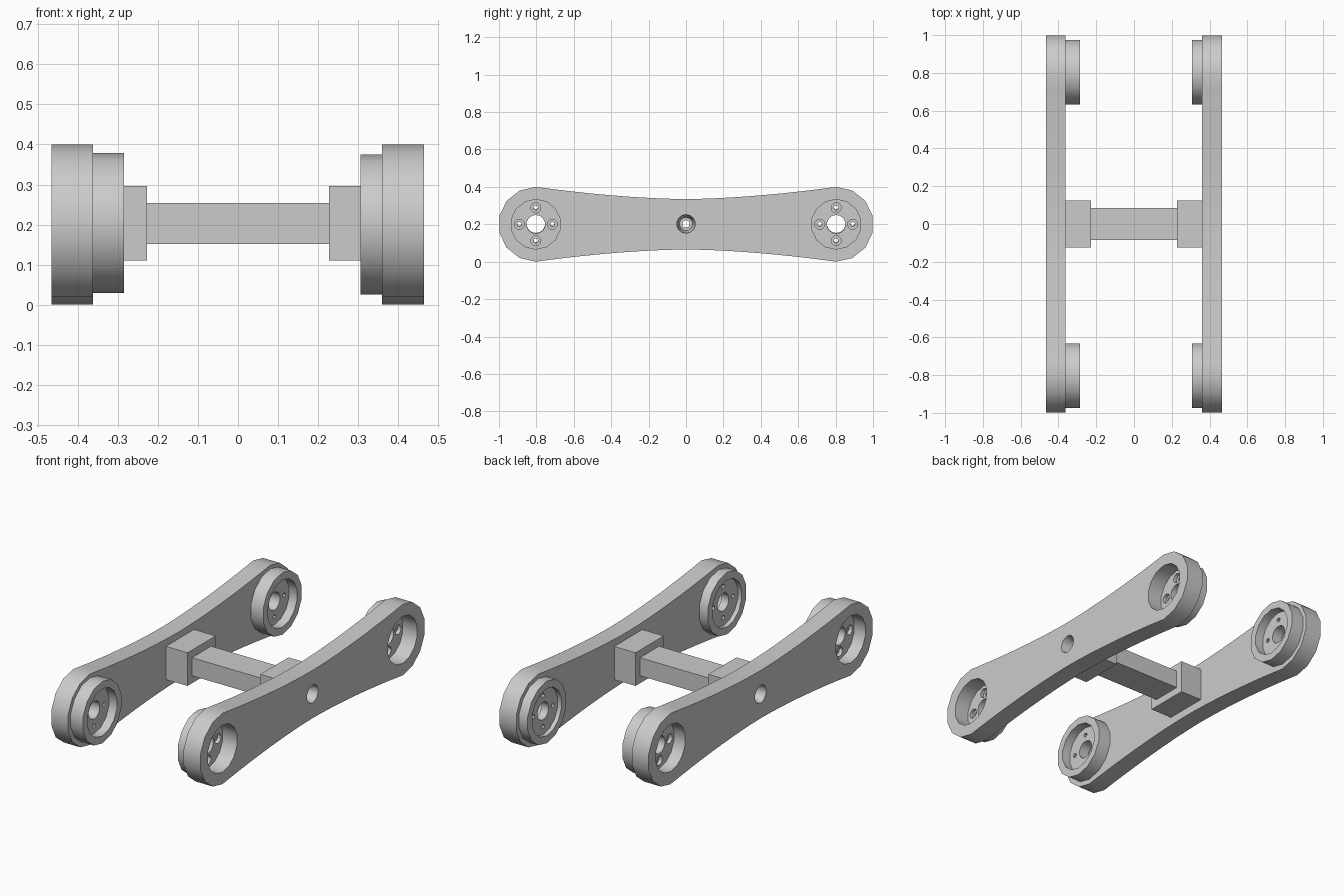
import bpy
import bmesh
from math import sin, cos, pi, radians

cube = bpy.data.objects.get("Cube")
if cube:
    bpy.data.objects.remove(cube, do_unlink=True)

grey = bpy.data.materials.new("plain_grey")
grey.use_nodes = True
colour = (0.6, 0.6, 0.6, 1)
grey.diffuse_color = colour
grey.node_tree.nodes["Principled BSDF"].inputs["Base Color"].default_value = colour

MID = 0.2        # height of the centre line
END = 0.803      # distance of the hub centres from the middle
SIDES = 14


def finish(bm, name):
    bmesh.ops.recalc_face_normals(bm, faces=bm.faces[:])
    mesh = bpy.data.meshes.new(name)
    bm.to_mesh(mesh)
    bm.free()
    mesh.materials.append(grey)
    obj = bpy.data.objects.new(name, mesh)
    bpy.context.collection.objects.link(obj)
    return obj


def spindle(bm, y, z, steps, sides=SIDES):
    """Closed turned solid along x, from (x, radius) steps."""
    rings = [[bm.verts.new((x, y + r * sin(2 * pi * k / sides), z + r * cos(2 * pi * k / sides)))
              for k in range(sides)] for x, r in steps]
    for a, b in zip(rings, rings[1:]):
        for k in range(sides):
            n = (k + 1) % sides
            bm.faces.new((a[k], a[n], b[n], b[k]))
    bm.faces.new(rings[0])
    bm.faces.new(rings[-1])


def box(name, x0, x1, half_y, z0, z1):
    bm = bmesh.new()
    bmesh.ops.create_cube(bm, size=1)
    for v in bm.verts:
        v.co = ((x0 + x1) / 2 + v.co.x * (x1 - x0), v.co.y * 2 * half_y,
                (z0 + z1) / 2 + v.co.z * (z1 - z0))
    return finish(bm, name)


def cut(obj, cutters):
    bpy.context.view_layer.objects.active = obj
    for c in cutters:
        mod = obj.modifiers.new("cut", "BOOLEAN")
        mod.operation = "DIFFERENCE"
        mod.solver = "EXACT"
        mod.object = c
        bpy.ops.object.modifier_apply(modifier=mod.name)


def arm_outline():
    """Waisted outline with a faceted round at each end."""
    pts = []
    for s in (1, -1):
        pts += [(s * (END + 0.2 * sin(pi * k / 7)), s * 0.2 * cos(pi * k / 7)) for k in range(8)]
        for k in range(1, 20):
            t = 1 - k / 10
            pts.append((s * END * t, -s * (0.135 + 0.065 * abs(t) ** 1.7)))
    return pts


parts, helpers = [], []


def side(s, label, inner, outer, hub_x, hub_z, outer_floor, inner_floor):
    # long side arm
    bm = bmesh.new()
    face = bm.faces.new([bm.verts.new((s * inner, y, MID + z)) for y, z in arm_outline()])
    ext = bmesh.ops.extrude_face_region(bm, geom=[face])
    for v in ext["geom"]:
        if isinstance(v, bmesh.types.BMVert):
            v.co.x = s * outer
    arm = finish(bm, label + "_arm")

    # round hubs on the inside of the arm
    bm = bmesh.new()
    for y in (-END, END):
        spindle(bm, y, hub_z, [(s * hub_x, 0.175), (s * inner, 0.175)])
    hubs = finish(bm, label + "_hubs")

    # mounting block
    block = box(label + "_block", min(s * 0.227, s * inner), max(s * 0.227, s * inner),
                0.125, 0.11, 0.297)

    # recesses with a bore between them, and the countersunk middle hole
    bm = bmesh.new()
    for y in (-END, END):
        spindle(bm, y, hub_z, [(s * (outer + 0.05), 0.133), (s * outer_floor, 0.133),
                               (s * outer_floor, 0.05), (s * inner_floor, 0.05),
                               (s * inner_floor, 0.133), (s * (hub_x - 0.03), 0.133)])
    spindle(bm, 0, MID + 0.002, [(s * (outer + 0.02), 0.05), (s * outer, 0.05),
                                 (s * inner, 0.035), (s * inner, 0.02), (s * 0.2, 0.02)])
    bores = finish(bm, label + "_bore_cutter")

    # counterbored bolt holes
    bm = bmesh.new()
    for y in (-END, END):
        for k in range(4):
            a = k * pi / 2
            spindle(bm, y + 0.088 * cos(a), hub_z + 0.088 * sin(a),
                    [(s * (outer_floor + 0.01), 0.027), (s * (outer_floor - 0.02), 0.027),
                     (s * (outer_floor - 0.02), 0.012), (s * (inner_floor - 0.01), 0.012)], 12)
    bolts = finish(bm, label + "_bolt_cutter")

    for obj in (arm, hubs):
        cut(obj, [bores, bolts])
    cut(block, [bores])
    parts.extend((arm, hubs, block))
    helpers.extend((bores, bolts))


side(-1, "right", 0.362, 0.466, 0.285, 0.204, 0.396, 0.335)
side(1, "left", 0.36, 0.465, 0.306, 0.2, 0.375, 0.33)

# cross bar with a through bore
bar = box("cross_bar", -0.227, 0.227, 0.085, 0.152, 0.254)
bm = bmesh.new()
spindle(bm, 0, MID + 0.002, [(-0.3, 0.02), (0.3, 0.02)])
shaft = finish(bm, "shaft_cutter")
cut(bar, [shaft])
parts.append(bar)
helpers.append(shaft)

for h in helpers:
    bpy.data.objects.remove(h, do_unlink=True)

# smooth rounds, sharp edges
bpy.ops.object.select_all(action="DESELECT")
for p in parts:
    p.select_set(True)
bpy.context.view_layer.objects.active = bar
bpy.ops.object.shade_smooth_by_angle(angle=radians(30))
